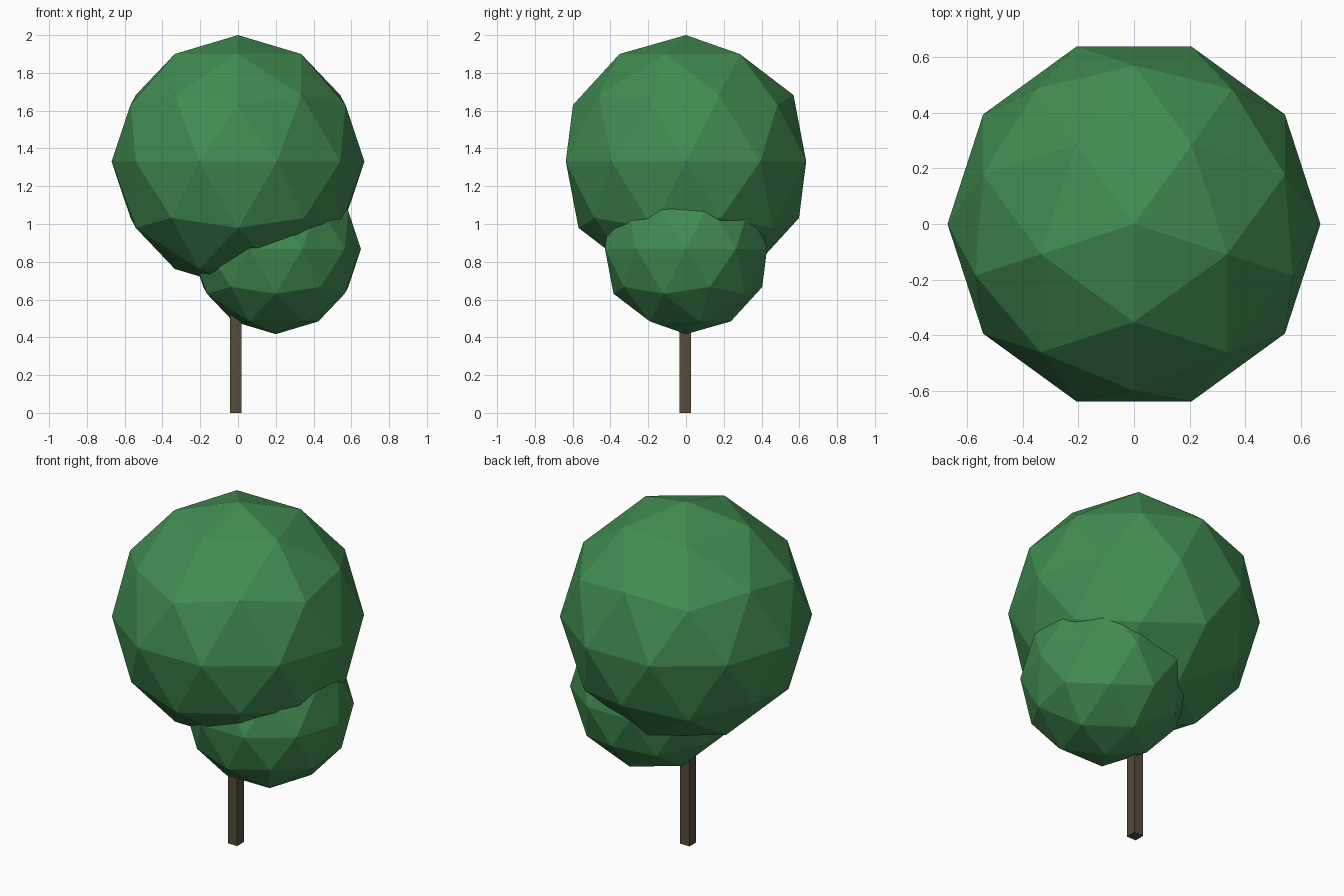
import bpy, math

if "Cube" in bpy.data.objects:
    bpy.data.objects.remove(bpy.data.objects["Cube"])


def material(name, rgb):
    m = bpy.data.materials.new(name)
    m.diffuse_color = (*rgb, 1)
    m.use_nodes = True
    m.node_tree.nodes["Principled BSDF"].inputs["Base Color"].default_value = m.diffuse_color
    return m


leaf = material("leaf green", (0.054, 0.265, 0.083))
bark = material("bark brown", (0.095, 0.072, 0.043))


# Faceted foliage ball, with an upper-ring corner turned to the front
def foliage(name, radius, location):
    bpy.ops.mesh.primitive_ico_sphere_add(
        subdivisions=2, radius=radius, location=location,
        rotation=(0, 0, -math.pi / 2))
    ball = bpy.context.object
    ball.name = name
    ball.data.materials.append(leaf)


foliage("upper_crown", 0.669, (0, 0, 1.331))
foliage("lower_crown", 0.451, (0.2, 0, 0.868))

# Square trunk, running up inside the foliage
height = 0.9
bpy.ops.mesh.primitive_cube_add(size=1, location=(-0.011, -0.005, height / 2))
trunk = bpy.context.object
trunk.name = "trunk"
trunk.scale = (0.061, 0.061, height)
trunk.data.materials.append(bark)
